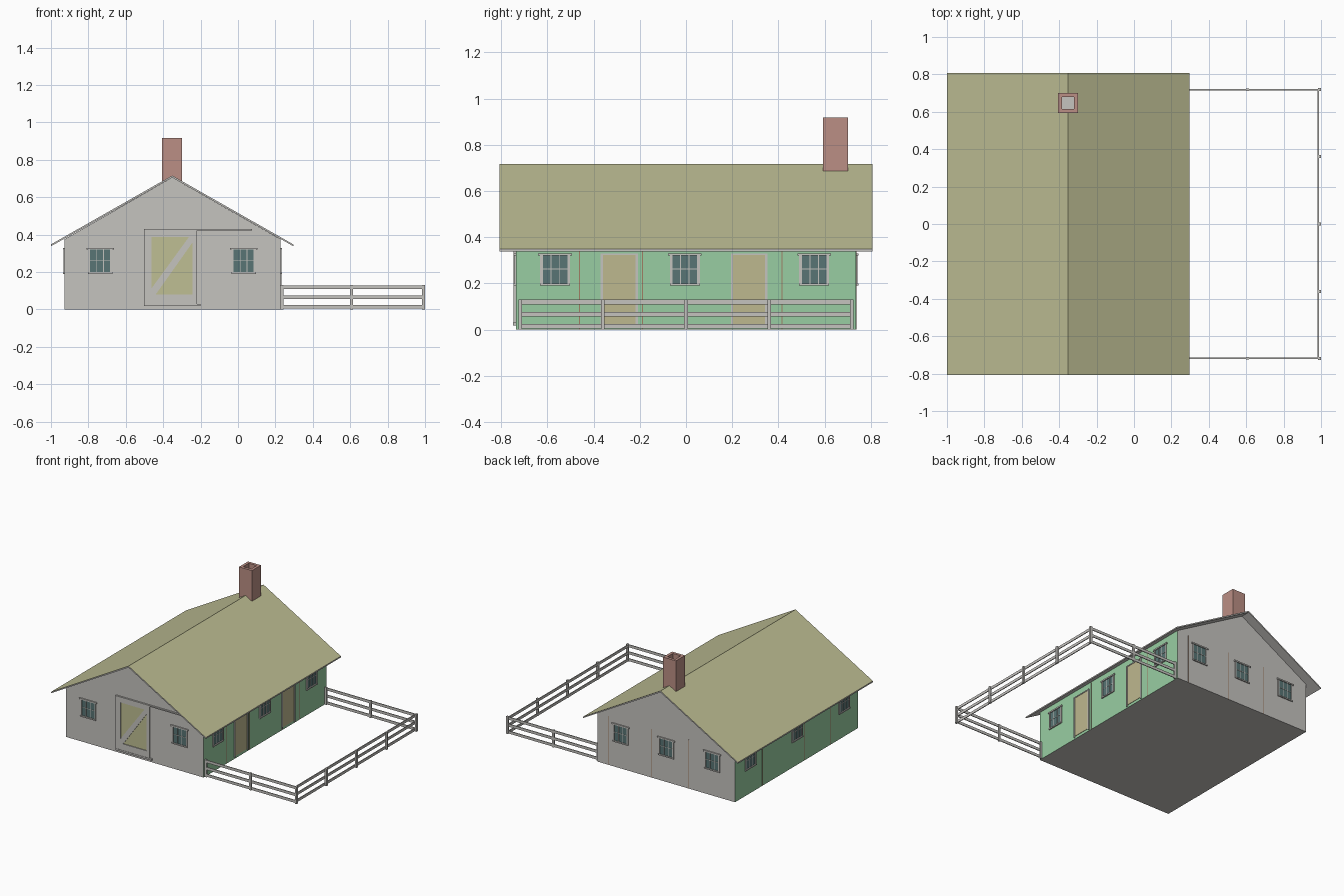
import bpy, bmesh
from mathutils import Vector

if "Cube" in bpy.data.objects:
    bpy.data.objects.remove(bpy.data.objects["Cube"])


def mat(name, r, g, b):
    lin = [((c / 255 + 0.055) / 1.055) ** 2.4 for c in (r, g, b)]
    m = bpy.data.materials.new(name)
    m.diffuse_color = (*lin, 1)
    m.use_nodes = True
    m.node_tree.nodes["Principled BSDF"].inputs["Base Color"].default_value = m.diffuse_color
    return m


GREY = mat("grey wood", 197, 195, 191)
GREEN = mat("green paint", 152, 206, 162)
TAN = mat("tan roof", 189, 189, 147)
DOOR = mat("door tan", 190, 184, 143)
YELLOW = mat("barn door panel", 191, 191, 147)
BRICK = mat("brick", 187, 143, 133)
GLASS = mat("window glass", 88, 117, 117)
BROWN = mat("brown board gap", 160, 125, 100)


def finish(name, bm, *mats):
    bmesh.ops.recalc_face_normals(bm, faces=bm.faces)
    me = bpy.data.meshes.new(name)
    bm.to_mesh(me)
    bm.free()
    for m in mats:
        me.materials.append(m)
    ob = bpy.data.objects.new(name, me)
    bpy.context.collection.objects.link(ob)
    return ob


def hull(bm, corners):
    """Box from 8 corners: 4 near then 4 far in the same order."""
    v = [bm.verts.new(c) for c in corners]
    bm.faces.new(v[:4])
    bm.faces.new(v[4:])
    for i in range(4):
        j = (i + 1) % 4
        bm.faces.new((v[i], v[j], v[j + 4], v[i + 4]))


def box(bm, x0, x1, y0, y1, z0, z1):
    hull(bm, [(x, y, z) for z in (z0, z1)
              for x, y in ((x0, y0), (x1, y0), (x1, y1), (x0, y1))])


def prism(bm, profile, y0, y1):
    a = [bm.verts.new((x, y0, z)) for x, z in profile]
    b = [bm.verts.new((x, y1, z)) for x, z in profile]
    bm.faces.new(a)
    bm.faces.new(b)
    n = len(a)
    for i in range(n):
        j = (i + 1) % n
        bm.faces.new((a[i], a[j], b[j], b[i]))


X0, X1, Y0, Y1 = -0.927, 0.227, -0.737, 0.737


def wall_box(bm, side, u0, u1, z0, z1, d, base=-0.002):
    """Plate on a wall: u runs along the wall, d is how far it stands out."""
    if side == "front":
        box(bm, u0, u1, Y0 - d, Y0 - base, z0, z1)
    elif side == "back":
        box(bm, u0, u1, Y1 + base, Y1 + d, z0, z1)
    elif side == "right":
        box(bm, X1 + base, X1 + d, u0, u1, z0, z1)
    else:
        box(bm, X0 - d, X0 - base, u0, u1, z0, z1)


# House body: gable ends grey, long sides green
bm = bmesh.new()
prism(bm, [(X0, 0), (X1, 0), (X1, 0.376), (-0.352, 0.705), (X0, 0.376)], Y0, Y1)
body = finish("house_walls", bm, GREY, GREEN)
for p in body.data.polygons:
    p.material_index = 1 if abs(p.normal.x) > 0.9 else 0

# Roof: tan on top, grey edges and underside
bm = bmesh.new()
prism(bm, [(-1, 0.338), (-1, 0.348), (-0.352, 0.716), (0.296, 0.348),
           (0.296, 0.338), (-0.352, 0.705)], -0.808, 0.808)
roof = finish("roof", bm, GREY, TAN)
for p in roof.data.polygons:
    p.material_index = 1 if p.normal.z > 0.3 else 0

# Chimney: square tube with a grey flue floor
bm = bmesh.new()
cx, cy, o, i = -0.353, 0.647, 0.054, 0.033
for x0, x1, y0, y1 in ((-o, -i, -o, o), (i, o, -o, o), (-i, i, -o, -i), (-i, i, i, o)):
    box(bm, cx + x0, cx + x1, cy + y0, cy + y1, 0.684, 0.918)
finish("chimney", bm, BRICK)
bm = bmesh.new()
box(bm, cx - i, cx + i, cy - i, cy + i, 0.69, 0.722)
finish("chimney_flue", bm, GREY)

# Windows: glass plate, frame, glazing bars, lintel and sill
glass, frame = bmesh.new(), bmesh.new()
spots = [("front", u) for u in (-0.737, 0.03)]
spots += [("back", u) for u in (-0.737, -0.352, 0.03)]
spots += [(s, u) for s in ("left", "right") for u in (-0.567, -0.005, 0.555)]
for s, u in spots:
    wall_box(glass, s, u - 0.055, u + 0.055, 0.198, 0.322, 0.002)
    for e in (-1, 1):
        c = u + e * 0.059
        wall_box(frame, s, c - 0.006, c + 0.006, 0.195, 0.325, 0.006)
        c = u + e * 0.018
        wall_box(frame, s, c - 0.002, c + 0.002, 0.198, 0.322, 0.004)
    wall_box(frame, s, u - 0.055, u + 0.055, 0.261, 0.265, 0.004)
    wall_box(frame, s, u - 0.073, u + 0.073, 0.32, 0.33, 0.009)
    wall_box(frame, s, u - 0.065, u + 0.065, 0.191, 0.2, 0.009)
finish("window_glass", glass, GLASS)
finish("window_frames", frame, GREY)

# Side doors with frames
panel, frame = bmesh.new(), bmesh.new()
for y0, y1 in ((-0.36, -0.218), (0.204, 0.343)):
    wall_box(panel, "right", y0, y1, 0.02, 0.322, 0.003)
    wall_box(frame, "right", y0 - 0.01, y0, 0.01, 0.33, 0.006)
    wall_box(frame, "right", y1, y1 + 0.01, 0.01, 0.33, 0.006)
    wall_box(frame, "right", y0, y1, 0.322, 0.33, 0.006)
finish("side_doors", panel, DOOR)
finish("side_door_frames", frame, GREY)

# Sliding barn door: panel, border, diagonal brace, rails
bm = bmesh.new()
wall_box(bm, "front", -0.47, -0.235, 0.07, 0.395, 0.004)
finish("barn_door_panel", bm, YELLOW)
bm = bmesh.new()
wall_box(bm, "front", -0.503, -0.463, 0.03, 0.428, 0.01)
wall_box(bm, "front", -0.242, -0.22, 0.03, 0.428, 0.01)
wall_box(bm, "front", -0.463, -0.242, 0.03, 0.08, 0.01)
wall_box(bm, "front", -0.463, -0.242, 0.388, 0.428, 0.01)
brace = [(-0.463, 0.08), (-0.44, 0.08), (-0.242, 0.36), (-0.242, 0.388),
         (-0.262, 0.388), (-0.463, 0.112)]
prism(bm, brace, Y0 - 0.009, Y0)
wall_box(bm, "front", -0.503, 0.075, 0.423, 0.431, 0.013)
wall_box(bm, "front", -0.503, -0.2, 0.018, 0.03, 0.013)
finish("barn_door_frame", bm, GREY)

# Narrow brown gaps between wall boards
bm = bmesh.new()
for s, us in (("right", (-0.462, -0.188, 0.415)), ("left", (-0.4, -0.09, 0.41)),
              ("back", (-0.54, -0.23, 0.13))):
    for u in us:
        wall_box(bm, s, u - 0.002, u + 0.002, 0.0, 0.37, 0.001)
finish("board_gaps", bm, BROWN)

# Paddock fence: posts and three rails on three sides
bm = bmesh.new()
FX, FY = 0.99, 0.718
for y in (-FY, -0.36, 0, 0.36, FY):
    box(bm, FX - 0.006, FX + 0.01, y - 0.008, y + 0.008, 0, 0.131)
for y in (-FY, FY):
    for x in (0.235, 0.608):
        box(bm, x - 0.008, x + 0.008, y - 0.006, y + 0.006, 0, 0.131)
finish("fence_posts", bm, GREY)
bm = bmesh.new()
for z in (0.014, 0.066, 0.119):
    box(bm, FX - 0.008, FX - 0.002, -FY, FY, z - 0.01, z + 0.01)
    for y in (-FY, FY):
        box(bm, X1, FX, y - 0.003, y + 0.003, z - 0.01, z + 0.01)
finish("fence_rails", bm, GREY)
